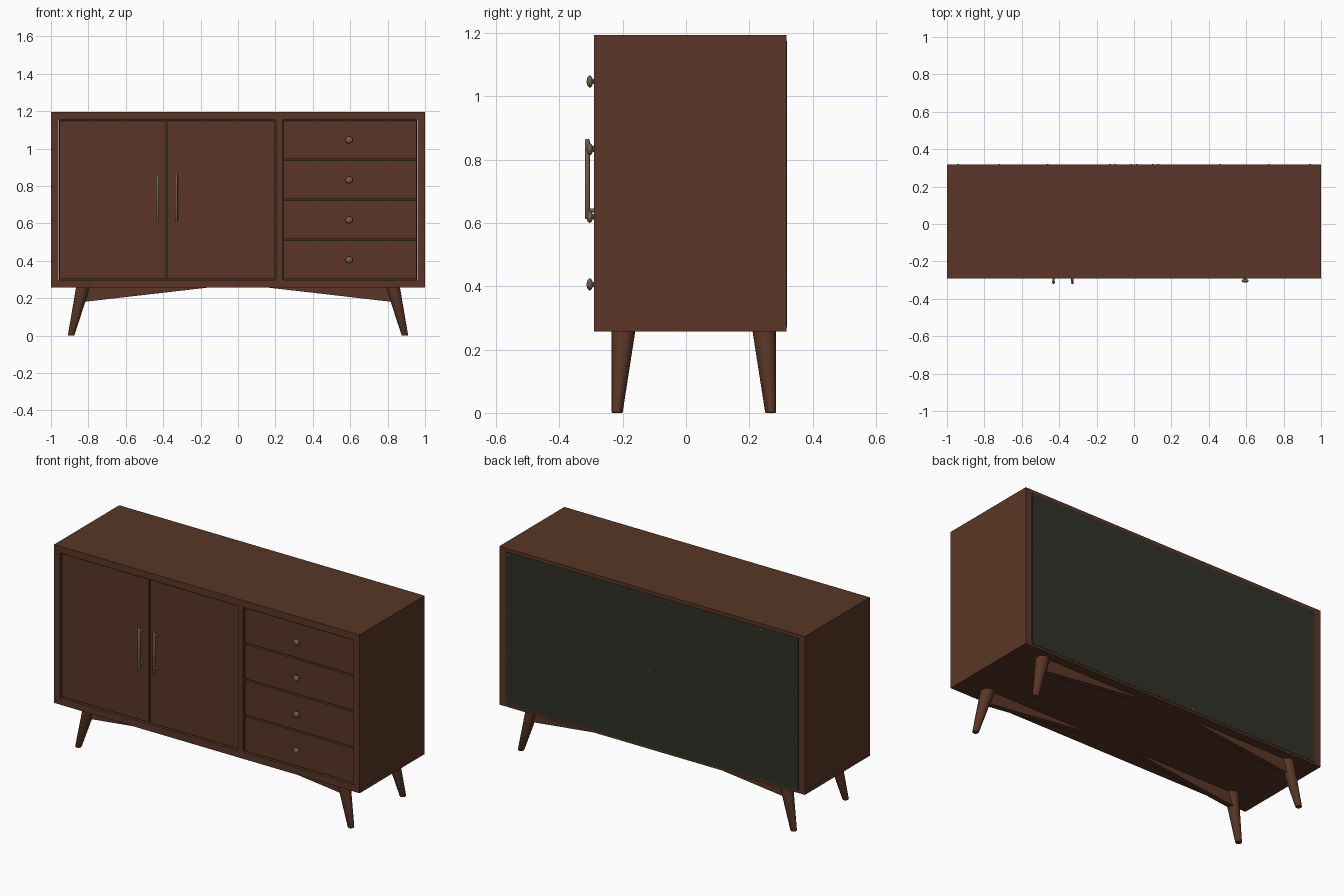
import bpy, bmesh, math
from mathutils import Vector

if "Cube" in bpy.data.objects:
    bpy.data.objects.remove(bpy.data.objects["Cube"])


def material(name, rgb):
    m = bpy.data.materials.new(name)
    m.diffuse_color = (*rgb, 1)
    m.use_nodes = True
    m.node_tree.nodes["Principled BSDF"].inputs["Base Color"].default_value = m.diffuse_color
    return m


WOOD = material("walnut_brown", (0.100, 0.037, 0.019))
BRASS = material("dull_brass", (0.190, 0.115, 0.065))
BACK = material("dark_backing", (0.030, 0.031, 0.021))


def finish(name, bm, mat, smooth=False):
    bmesh.ops.recalc_face_normals(bm, faces=bm.faces)
    me = bpy.data.meshes.new(name)
    bm.to_mesh(me)
    bm.free()
    me.materials.append(mat)
    ob = bpy.data.objects.new(name, me)
    bpy.context.collection.objects.link(ob)
    if smooth:
        bpy.ops.object.select_all(action='DESELECT')
        ob.select_set(True)
        bpy.context.view_layer.objects.active = ob
        bpy.ops.object.shade_smooth_by_angle(angle=math.radians(40))
    return ob


def box(name, x0, x1, y0, y1, z0, z1, mat=WOOD, bevel=0.0):
    bm = bmesh.new()
    bmesh.ops.create_cube(bm, size=1)
    for v in bm.verts:
        v.co = ((x0 + x1) / 2 + v.co.x * (x1 - x0),
                (y0 + y1) / 2 + v.co.y * (y1 - y0),
                (z0 + z1) / 2 + v.co.z * (z1 - z0))
    if bevel:
        bmesh.ops.bevel(bm, geom=bm.edges[:], offset=bevel, segments=1, affect='EDGES')
    return finish(name, bm, mat)


def loft(name, rings, u, w, mat, n=24):
    """Skin circles (centre, radius) lying in the plane of u and w."""
    bm = bmesh.new()
    u, w = Vector(u), Vector(w)
    loops = []
    for c, r in rings:
        loops.append([bm.verts.new(Vector(c) + r * (math.cos(a) * u + math.sin(a) * w))
                      for a in (2 * math.pi * i / n for i in range(n))])
    for a, b in zip(loops, loops[1:]):
        for i in range(n):
            j = (i + 1) % n
            bm.faces.new((a[i], a[j], b[j], b[i]))
    bm.faces.new(loops[0])
    bm.faces.new(loops[-1])
    return finish(name, bm, mat, True)


X, Y, Z = (1, 0, 0), (0, 1, 0), (0, 0, 1)
YF, YB, ZB, ZT, T = -0.291, 0.317, 0.258, 1.195, 0.04
YD = YF + 0.008                      # front plane of doors and drawers

# Carcass boards
box("top_board", -1, 1, YF, YB, ZT - T, ZT)
box("bottom_board", -1, 1, YF, YB, ZB, ZB + T)
for s, side in ((-1, "left"), (1, "right")):
    a, b = sorted((s, s * (1 - T)))
    box(side + "_side_board", a, b, YF, YB, ZB + T, ZT - T)
box("divider", 0.203, 0.237, YF, YB - 0.02, ZB + T, ZT - T)

# Back panel with small screws
box("back_panel", -0.957, 0.957, YB - 0.02, YB + 0.002, ZB + 0.012, ZT - 0.02, BACK)
spots = [(x, z) for z in (0.283, 1.162) for x in
         (-0.94, -0.72, -0.46, -0.13, -0.10, 0.10, 0.13, 0.46, 0.72, 0.94)]
spots += [(x, z) for z in (0.56, 0.84) for x in (-0.94, 0.94)]
spots += [(-0.015, 0.72), (0.015, 0.72)]
for x, z in spots:
    loft("back_screw", [((x, YB, z), 0.005), ((x, YB + 0.003, z), 0.004)], X, Z, BRASS, 10)

# Doors
z0, z1 = ZB + T + 0.005, ZT - T - 0.005
box("left_door", -0.955, -0.384, YD, YD + 0.03, z0, z1, bevel=0.001)
box("right_door", -0.380, 0.198, YD, YD + 0.03, z0, z1, bevel=0.001)

# Door pulls: bar on two posts
for x in (-0.43, -0.33):
    loft("door_pull_bar", [((x, -0.312, 0.613), 0.005), ((x, -0.312, 0.617), 0.008),
                           ((x, -0.312, 0.861), 0.008), ((x, -0.312, 0.865), 0.005)],
         X, Y, BRASS, 16)
    for z in (0.64, 0.838):
        loft("door_pull_post", [((x, YD, z), 0.007), ((x, -0.312, z), 0.005)], X, Z, BRASS, 12)

# Drawers with round knobs
pitch = (z1 - z0 + 0.008) / 4
for i in range(4):
    b = z0 + i * pitch
    box("drawer_front", 0.243, 0.955, YD, YD + 0.03, b, b + pitch - 0.008, bevel=0.001)
    z = b + pitch / 2 - 0.004
    rings = [((0.594, YD, z), 0.009), ((0.594, -0.294, z), 0.008)]
    for k in range(1, 10):
        t = math.pi * k / 10
        rings.append(((0.594, -0.304 + 0.010 * math.cos(t), z), 0.019 * math.sin(t)))
    rings.append(((0.594, -0.314, z), 0.001))
    loft("drawer_knob", rings, X, Z, BRASS, 20)

# Splayed tapered legs and tapering aprons between them
for row, yt, yb in (("front", -0.1975, -0.2175), ("rear", 0.2475, 0.2675)):
    for s in (-1, 1):
        loft(row + "_leg", [((s * 0.892, yb, 0), 0.0155), ((s * 0.892, yb, 0.003), 0.0175),
                            ((s * 0.828, yt, ZB + 0.002), 0.0375)], X, Y, WOOD, 32)
        bm = bmesh.new()
        y0 = yt - 0.015
        f = bm.faces.new([bm.verts.new((s * x, y0, z)) for x, z in
                          ((0.83, 0.18), (0.16, ZB - 0.001), (0.16, ZB + 0.002),
                           (0.83, ZB + 0.002))])
        ext = bmesh.ops.extrude_face_region(bm, geom=[f])
        for v in ext["geom"]:
            if isinstance(v, bmesh.types.BMVert):
                v.co.y += 0.03
        finish(row + "_apron", bm, WOOD)
